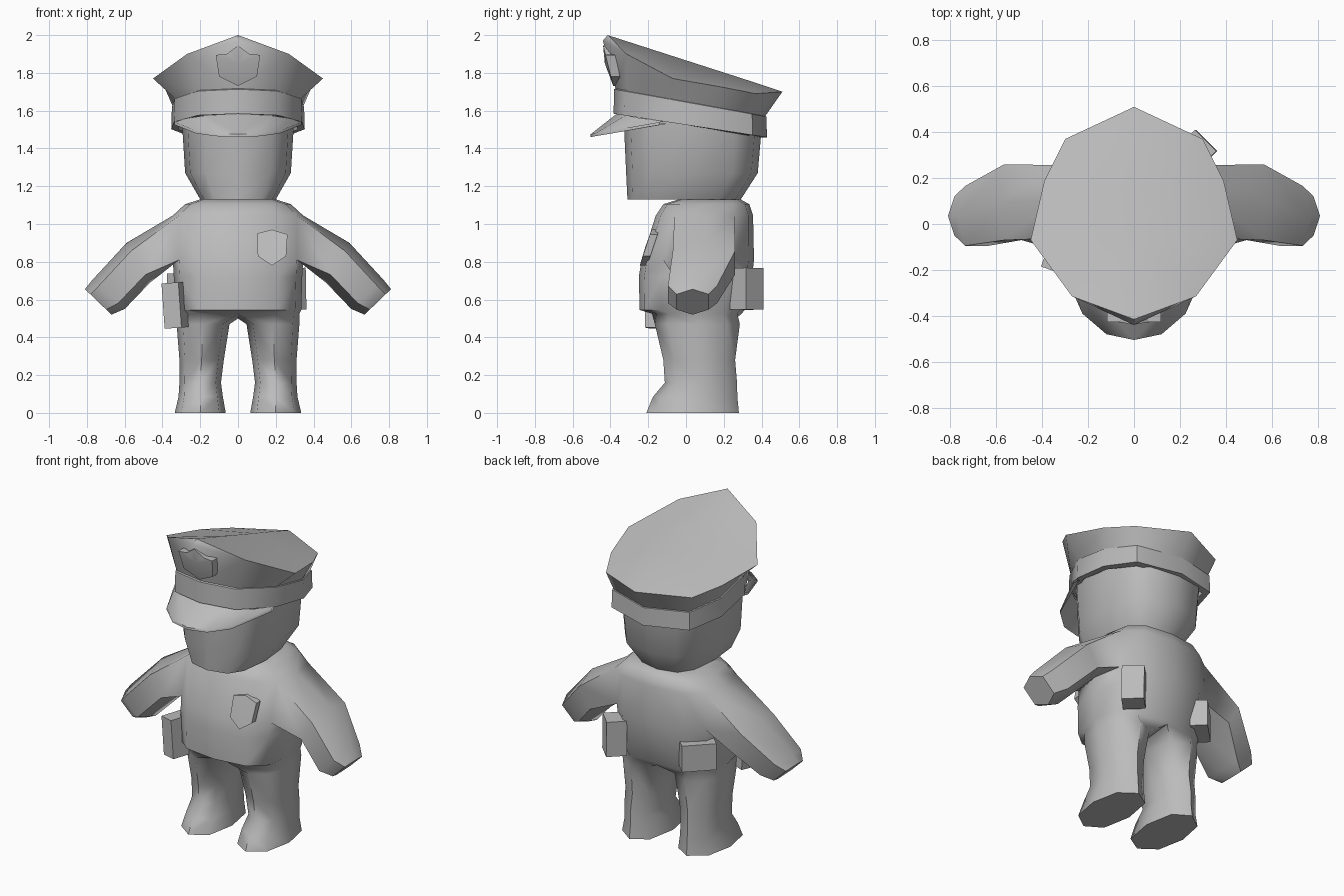
import bpy, bmesh, math
from mathutils import Matrix, Vector

if "Cube" in bpy.data.objects:
    bpy.data.objects.remove(bpy.data.objects["Cube"])

grey = bpy.data.materials.new("plain_grey")
grey.diffuse_color = (0.5, 0.5, 0.5, 1)
grey.use_nodes = True
grey.node_tree.nodes["Principled BSDF"].inputs["Base Color"].default_value = grey.diffuse_color


def finish(name, bm, angle=50, mirror=False):
    """Mirror if wanted, fix normals, make the object and smooth its soft edges."""
    if mirror:
        bmesh.ops.mirror(bm, geom=bm.verts[:] + bm.edges[:] + bm.faces[:],
                         matrix=Matrix.Identity(4), merge_dist=0.0005, axis='X')
        bmesh.ops.remove_doubles(bm, verts=bm.verts[:], dist=0.0005)
    bmesh.ops.recalc_face_normals(bm, faces=bm.faces[:])
    me = bpy.data.meshes.new(name)
    bm.to_mesh(me)
    bm.free()
    me.materials.append(grey)
    ob = bpy.data.objects.new(name, me)
    bpy.context.collection.objects.link(ob)
    bpy.ops.object.select_all(action='DESELECT')
    ob.select_set(True)
    bpy.context.view_layer.objects.active = ob
    if angle:
        bpy.ops.object.shade_smooth_by_angle(angle=math.radians(angle))
    return ob


def ring(bm, pts):
    return [bm.verts.new(p) for p in pts]


def bridge(bm, a, b, closed=True):
    n = len(a)
    for i in range(n if closed else n - 1):
        j = (i + 1) % n
        bm.faces.new((a[i], a[j], b[j], b[i]))


def power(v, p):
    return math.copysign(abs(v) ** p, v) if abs(v) > 1e-6 else 0.0


def oval(hx, y0, y1, z, angles, p=0.7):
    """Squarish oval points; angle -90 is the front, 0 the side, 90 the back."""
    out = []
    for a in angles:
        c, s = math.cos(math.radians(a)), math.sin(math.radians(a))
        out.append((hx * power(c, p), (y0 + y1) / 2 + (y1 - y0) / 2 * power(s, p), z))
    return out


# Body: half a torso, one arm and one leg grown from it, then mirrored
bm = bmesh.new()
half = range(-90, 91, 30)
torso = [ring(bm, oval(*r, half)) for r in (
    (0.325, -0.18, 0.295, 0.525), (0.335, -0.245, 0.31, 0.545),
    (0.34, -0.25, 0.35, 0.72), (0.345, -0.235, 0.36, 0.81),
    (0.345, -0.16, 0.355, 1.045), (0.28, -0.12, 0.335, 1.105),
    (0.20, -0.04, 0.29, 1.13))]
for k in range(len(torso) - 1):
    lo, hi = torso[k], torso[k + 1]
    for i in range(6):
        if not (k == 3 and i in (2, 3)):       # leave the arm opening
            bm.faces.new((lo[i], lo[i + 1], hi[i + 1], hi[i]))
bm.faces.new(torso[-1])

# Arm sections: lower point, upper point, front and back
prev = torso[3][2:5] + torso[4][4:1:-1]
for (xa, za), (xb, zb), y0, y1 in (
        ((0.465, 0.69), (0.59, 0.90), -0.07, 0.26),
        ((0.60, 0.55), (0.77, 0.705), -0.095, 0.165),
        ((0.67, 0.52), (0.81, 0.655), -0.05, 0.12)):
    ym = (y0 + y1) / 2
    cur = ring(bm, [(xa + (xb - xa) * t, y, za + (zb - za) * t) for t, y in (
        (0.2, y0), (0, ym), (0.2, y1), (0.8, y1), (1, ym), (0.8, y0))])
    bridge(bm, prev, cur)
    prev = cur
bm.faces.new(prev)

# Leg sections: inner x, outer x, front, back, height
prev = torso[0] + [bm.verts.new((0, 0.06, 0.50))]
shape = [(-0.75, -0.75), (0, -1), (0.75, -0.7), (1, 0),
         (0.75, 0.7), (0, 1), (-0.75, 0.75), (-1, 0)]
for x0, x1, y0, y1, z in (
        (0.045, 0.325, -0.165, 0.285, 0.47), (0.075, 0.31, -0.12, 0.26, 0.28),
        (0.09, 0.31, -0.112, 0.27, 0.16), (0.08, 0.315, -0.175, 0.272, 0.085),
        (0.065, 0.335, -0.21, 0.28, 0.0)):
    cur = ring(bm, [((x0 + x1) / 2 + (x1 - x0) / 2 * u,
                     (y0 + y1) / 2 + (y1 - y0) / 2 * v, z) for u, v in shape])
    bridge(bm, prev, cur)
    prev = cur
bm.faces.new(prev)
finish("body", bm, 55, mirror=True)

# Head
bm = bmesh.new()
rings = [ring(bm, oval(*r, range(-90, 270, 30))) for r in (
    (0.20, -0.31, 0.29, 1.13), (0.28, -0.317, 0.38, 1.27), (0.298, -0.33, 0.405, 1.56))]
for a, b in zip(rings, rings[1:]):
    bridge(bm, a, b)
bm.faces.new(rings[0])
bm.faces.new(rings[-1])
finish("head", bm)

# Hat band: a tilted ring, lower at the back
plan = [(0, -0.38), (0.21, -0.325), (0.335, -0.10), (0.35, 0.15), (0.27, 0.35), (0, 0.425)]


def band_ring(bm, s, z0, slope):
    return ring(bm, [(x * s, y * s, z0 - slope * y) for x, y in plan])


bm = bmesh.new()
levels = [band_ring(bm, 0.90, 1.525, 0.155), band_ring(bm, 1.01, 1.525, 0.155),
          band_ring(bm, 1.0, 1.645, 0.18), band_ring(bm, 0.92, 1.66, 0.18)]
for a, b in zip(levels, levels[1:]):
    bridge(bm, a, b, closed=False)
finish("hat_band", bm, 50, mirror=True)

# Hat crown: flaring sides and a top that slopes down to the back
bm = bmesh.new()
base = band_ring(bm, 0.975, 1.64, 0.18)
rim = ring(bm, [(0, -0.44, 1.97), (0.27, -0.315, 1.90), (0.45, -0.07, 1.77),
                (0.39, 0.19, 1.725), (0.30, 0.37, 1.69), (0, 0.51, 1.70)])
bridge(bm, base, rim, closed=False)
ridge = ring(bm, [(0, y, 2.0 - 0.322 * (y + 0.415)) for y in (-0.415, -0.09, 0.17, 0.35)])
bm.faces.new((rim[0], rim[1], ridge[0]))
for i in range(3):
    bm.faces.new((rim[i + 1], rim[i + 2], ridge[i + 1], ridge[i]))
bm.faces.new((rim[4], rim[5], ridge[3]))
finish("hat_crown", bm, 50, mirror=True)

# Visor: a thin curved plate with an upper and a lower skin
bm = bmesh.new()
inner = [(0.325, -0.10, 1.545), (0.27, -0.24, 1.56), (0.17, -0.32, 1.575), (0, -0.365, 1.585)]
outer = [(0.335, -0.14, 1.54), (0.225, -0.39, 1.495), (0.12, -0.48, 1.48), (0, -0.505, 1.475)]
skins = [[ring(bm, [(x, y, z + d) for x, y, z in r]) for r in (inner, outer)]
         for d in (0.0, -0.015)]
for a, b in skins:
    bridge(bm, a, b, closed=False)
bridge(bm, skins[0][1], skins[1][1], closed=False)
finish("visor", bm, 50, mirror=True)


def badge(name, outline, y_of_z, depth, bulge, cx, cz):
    """Shield plate following a sloping surface, with a raised middle."""
    bm = bmesh.new()
    back = ring(bm, [(x, y_of_z(z) + depth, z) for x, z in outline])
    front = ring(bm, [(x, y_of_z(z), z) for x, z in outline])
    bridge(bm, back, front)
    bm.faces.new(back)
    tip = bm.verts.new((cx, y_of_z(cz) - bulge, cz))
    for i in range(len(front)):
        bm.faces.new((front[i], front[(i + 1) % len(front)], tip))
    finish(name, bm, 30)


# Hat badge and chest badge
badge("hat_badge", [(0, 1.73), (0.10, 1.78), (0.118, 1.895), (0.06, 1.90), (0, 1.945),
                    (-0.06, 1.90), (-0.118, 1.895), (-0.10, 1.78)],
      lambda z: -0.385 - (z - 1.73) * 0.25, 0.05, 0.015, 0, 1.85)
badge("chest_badge", [(0.18, 0.78), (0.255, 0.83), (0.262, 0.945), (0.18, 0.97),
                      (0.10, 0.95), (0.105, 0.83)],
      lambda z: -0.245 + (z - 0.78) * 0.33, 0.04, 0.003, 0.18, 0.88)


def box(name, centre, size, turn, lean=0.0):
    bm = bmesh.new()
    m = (Matrix.Translation(Vector(centre)) @ Matrix.Rotation(math.radians(lean), 4, 'Y')
         @ Matrix.Rotation(math.radians(turn), 4, 'Z') @ Matrix.Diagonal((*size, 1)))
    bmesh.ops.create_cube(bm, size=1, matrix=m)
    finish(name, bm, 0)


# Pouches around the hips
box("front_pouch", (-0.33, -0.14, 0.57), (0.095, 0.13, 0.24), -20, -4)
box("back_left_pouch", (0.272, 0.322, 0.657), (0.13, 0.12, 0.22), -45, -1)
box("back_right_pouch", (-0.27, 0.27, 0.655), (0.20, 0.10, 0.165), 45)
